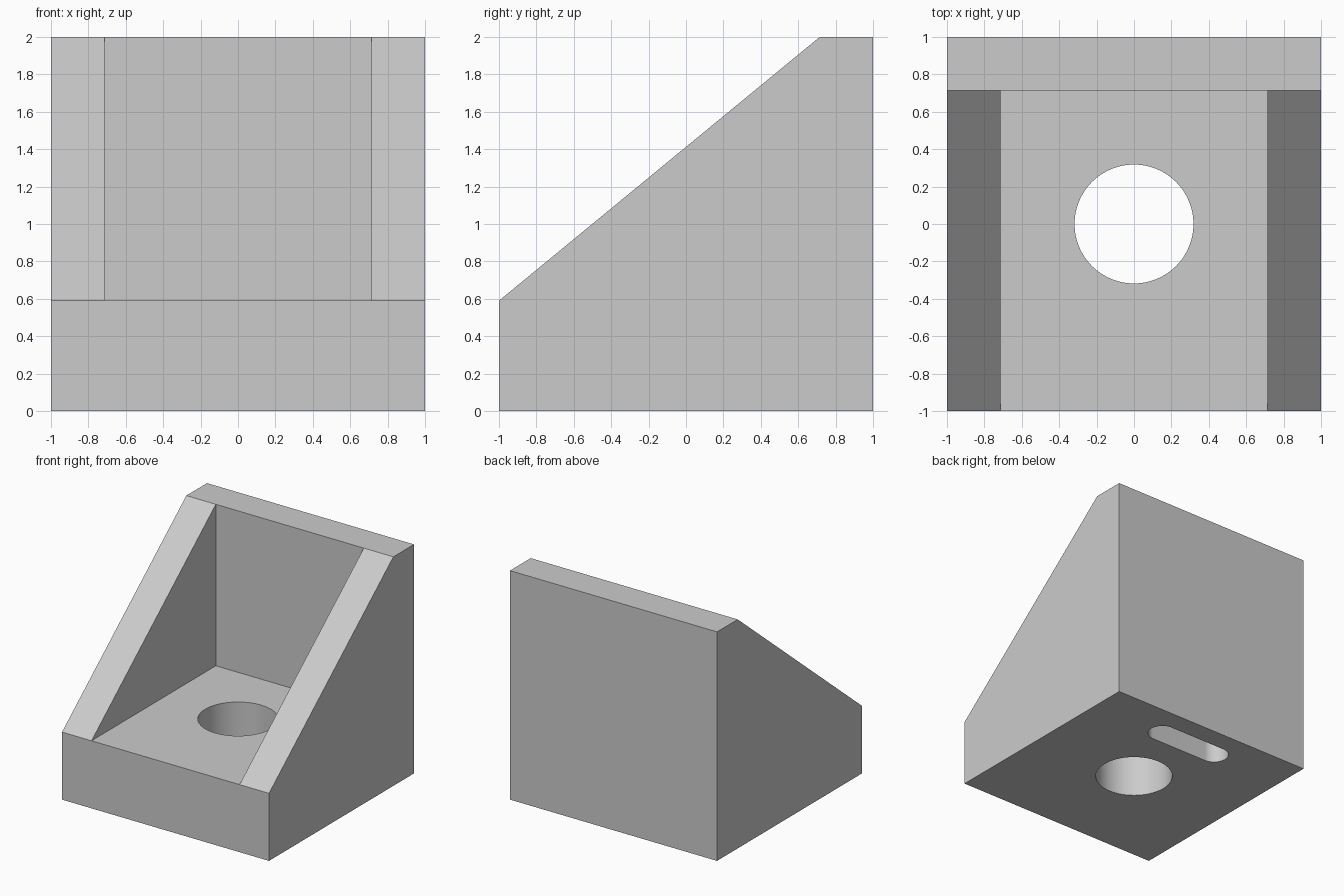
import bpy, bmesh
from mathutils import Matrix

cube = bpy.data.objects.get("Cube")
if cube:
    bpy.data.objects.remove(cube, do_unlink=True)

WALL = 0.715    # inner face of the back wall and side gussets
FLOOR = 0.59    # top of the thick base

grey = bpy.data.materials.new("plain grey")
grey.use_nodes = True
colour = (0.6, 0.6, 0.6, 1)
grey.diffuse_color = colour
grey.node_tree.nodes["Principled BSDF"].inputs["Base Color"].default_value = colour


def prism(name, outline, direction):
    """Extrude a flat outline along a direction into a closed solid."""
    bm = bmesh.new()
    face = bm.faces.new([bm.verts.new(p) for p in outline])
    new = bmesh.ops.extrude_face_region(bm, geom=[face])["geom"]
    verts = [v for v in new if isinstance(v, bmesh.types.BMVert)]
    bmesh.ops.translate(bm, verts=verts, vec=direction)
    bmesh.ops.recalc_face_normals(bm, faces=bm.faces[:])
    mesh = bpy.data.meshes.new(name)
    bm.to_mesh(mesh)
    bm.free()
    mesh.materials.append(grey)
    obj = bpy.data.objects.new(name, mesh)
    bpy.context.collection.objects.link(obj)
    return obj


def rounded(radius, half_length, y, z, steps=32):
    """Slot outline lying along x; a half length of zero gives a circle."""
    points = []
    for side in (1, -1):
        for i in range(steps + (half_length > 0)):
            turn = Matrix.Rotation(3.14159265 * (i / steps - side / 2), 3, "Z")
            x, dy, _ = turn @ Matrix.Identity(3).col[0] * radius
            points.append((x + side * half_length, y + dy, z))
    return points


# Bracket body from its side profile
profile = [(-1, 0), (1, 0), (1, 2), (WALL, 2), (-1, FLOOR)]
body = prism("corner_bracket", [(-1, y, z) for y, z in profile], (2, 0, 0))

# Pocket between the gussets, bolt hole, and blind slot in the underside
pocket = prism("pocket_cutter",
               [(-WALL, -1.5, FLOOR), (WALL, -1.5, FLOOR),
                (WALL, WALL, FLOOR), (-WALL, WALL, FLOOR)], (0, 0, 2))
hole = prism("bolt_hole_cutter", rounded(0.318, 0, 0, -0.5), (0, 0, 2))
slot = prism("slot_cutter", rounded(0.12, 0.28, 0.7, -0.5), (0, 0, 0.8))

bpy.context.view_layer.objects.active = body
for cutter in (pocket, hole, slot):
    cut = body.modifiers.new(cutter.name, "BOOLEAN")
    cut.operation = "DIFFERENCE"
    cut.solver = "EXACT"
    cut.object = cutter
    bpy.ops.object.modifier_apply(modifier=cut.name)
    bpy.data.objects.remove(cutter, do_unlink=True)

# Smooth bores, crisp edges
bpy.ops.object.select_all(action="DESELECT")
body.select_set(True)
bpy.ops.object.shade_smooth_by_angle(angle=0.5)
